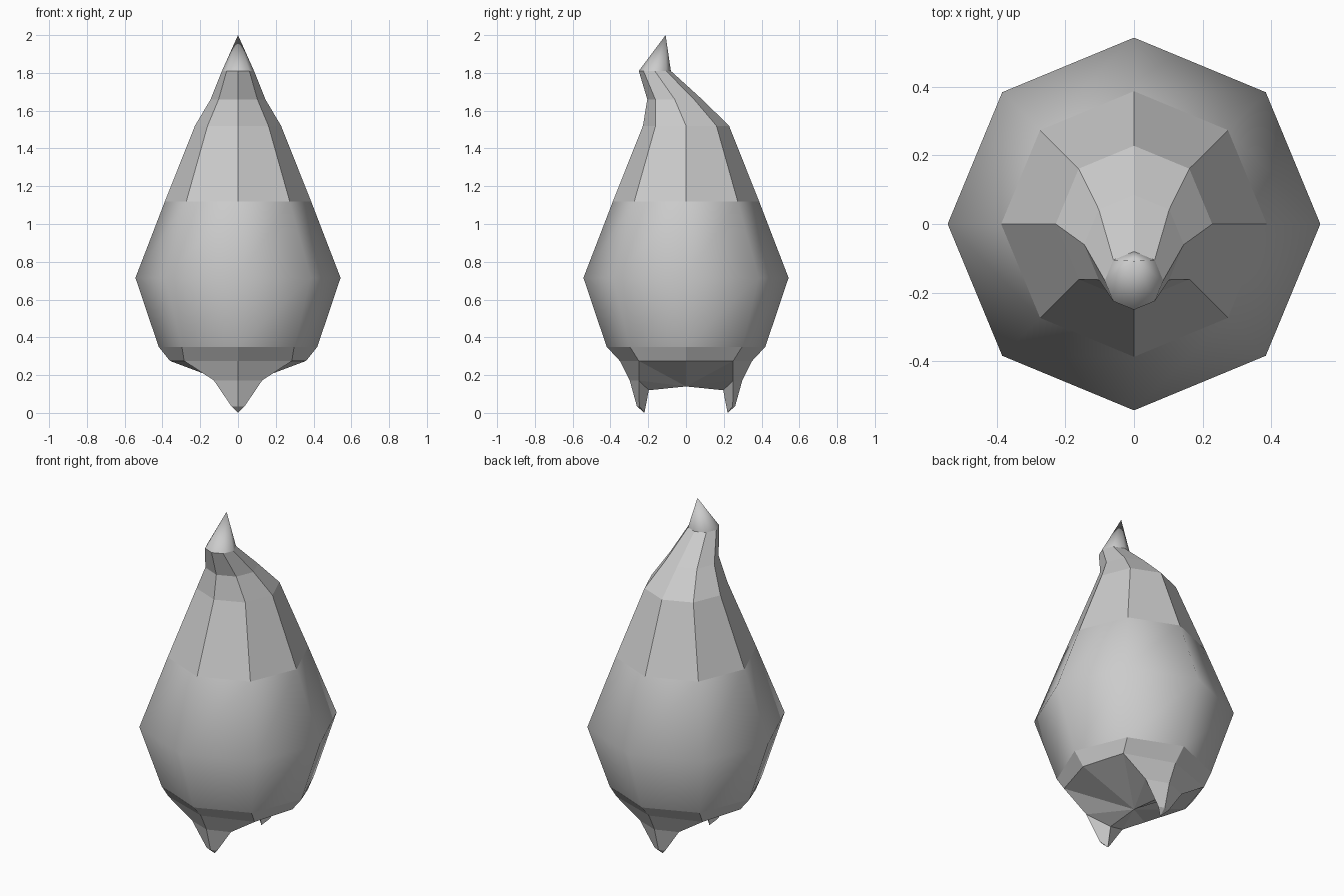
import bpy, math

if "Cube" in bpy.data.objects:
    bpy.data.objects.remove(bpy.data.objects["Cube"])


def make(name, verts, faces, smooth=False):
    mesh = bpy.data.meshes.new(name)
    mesh.from_pydata(verts, [], faces)
    mesh.polygons.foreach_set("use_smooth", [smooth] * len(mesh.polygons))
    mesh.update()
    obj = bpy.data.objects.new(name, mesh)
    bpy.context.collection.objects.link(obj)
    return obj


def lathe(name, rings, smooth, apex=None, sides=8):
    """Stack of horizontal rings (z, radius, y centre), optionally closed to a point."""
    verts, faces = [], []
    for z, r, cy in rings:
        for i in range(sides):
            a = 2 * math.pi * i / sides
            verts.append((r * math.cos(a), cy + r * math.sin(a), z))
    for k in range(len(rings) - 1):
        for i in range(sides):
            j = (i + 1) % sides
            a, b = k * sides, (k + 1) * sides
            faces.append((a + i, a + j, b + j, b + i))
    if apex:
        verts.append(apex)
        a = (len(rings) - 1) * sides
        faces += [(a + i, a + (i + 1) % sides, len(verts) - 1) for i in range(sides)]
    return make(name, verts, faces, smooth)


# Rounded belly, smooth shaded
lathe("belly", [(0.35, 0.42, 0), (0.715, 0.543, 0), (1.12, 0.387, 0)], True)

# Faceted neck leaning forward
lathe("neck", [(1.12, 0.387, 0), (1.52, 0.228, 0),
               (1.66, 0.145, -0.06), (1.81, 0.085, -0.165)], False)

# Pointed smooth tip
lathe("tip", [(1.81, 0.085, -0.165)], True, apex=(0, -0.108, 2.0))

# Underside with two claws: one quarter, mirrored across x and y
quarter = [
    (0, -0.42, 0.35), (0.297, -0.297, 0.35), (0.42, 0, 0.35),
    (0, -0.35, 0.275), (0.285, -0.25, 0.275), (0.36, 0, 0.275),
    (0, -0.298, 0.172), (0.128, -0.25, 0.172), (0, -0.197, 0.12),
    (0, -0.26, 0.035), (0.035, -0.247, 0.035), (0, -0.22, 0),
    (0, 0, 0.14),
]
quarter_faces = [
    (3, 4, 1, 0), (4, 5, 2, 1), (6, 7, 4, 3), (9, 10, 7, 6), (11, 10, 9),
    (8, 7, 10, 11), (7, 8, 12), (7, 12, 4), (4, 12, 5),
]
base = make("clawed_base", quarter, quarter_faces)
mirror = base.modifiers.new("mirror", 'MIRROR')
mirror.use_axis = (True, True, False)
mirror.use_clip = True
